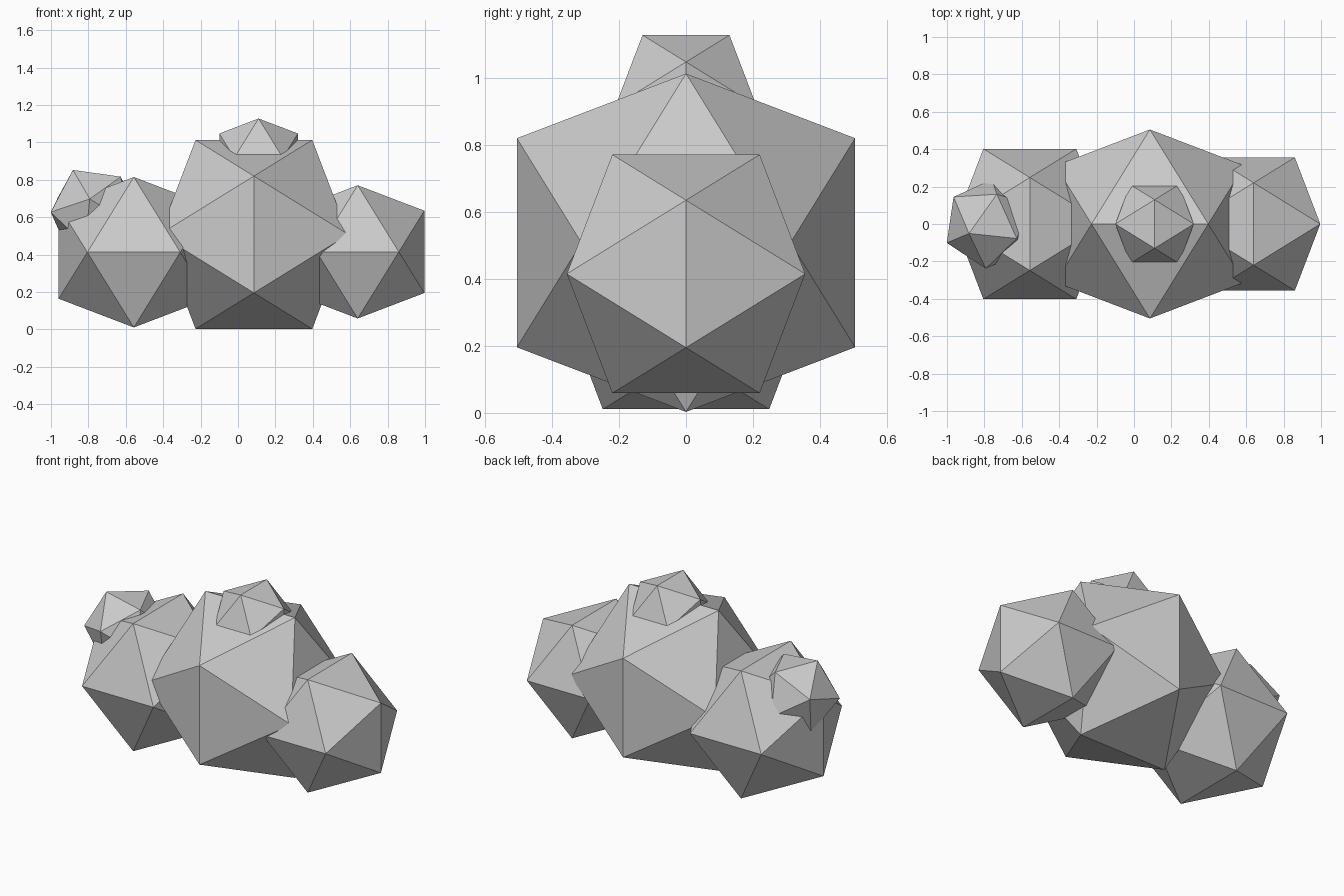
import bpy, bmesh
from math import radians
from mathutils import Vector, Euler

if "Cube" in bpy.data.objects:
    bpy.data.objects.remove(bpy.data.objects["Cube"])

PHI = (1 + 5 ** 0.5) / 2


def boulder(name, centre, reach, upright=False, tilt=(0, 0, 0)):
    """Icosahedron from three golden rectangles; reach = half extent along each axis.
    upright picks which way round the rectangles lie."""
    a, b = reach / PHI, reach
    rot = Euler([radians(t) for t in tilt]).to_matrix()
    bm = bmesh.new()
    for s in (-a, a):
        for t in (-b, b):
            if upright:
                pts = ((0, s, t), (s, t, 0), (t, 0, s))
            else:
                pts = ((s, 0, t), (0, t, s), (t, s, 0))
            for p in pts:
                bm.verts.new(rot @ Vector(p))
    bmesh.ops.convex_hull(bm, input=bm.verts[:])
    bmesh.ops.recalc_face_normals(bm, faces=bm.faces[:])
    mesh = bpy.data.meshes.new(name)
    bm.to_mesh(mesh)
    bm.free()
    ob = bpy.data.objects.new(name, mesh)
    ob.location = centre
    bpy.context.collection.objects.link(ob)
    return ob


# Three large lumps in a row
boulder("middle_lump", (0.085, 0, 0.508), 0.505)
boulder("right_lump", (0.64, 0, 0.415), 0.356, upright=True)
boulder("left_lump", (-0.557, 0, 0.413), 0.402, upright=True)

# Two small lumps on top
boulder("top_small_lump", (0.11, 0, 0.918), 0.21, upright=True)
boulder("left_small_lump", (-0.776, 0, 0.636), 0.21, tilt=(17, 8, -6))
